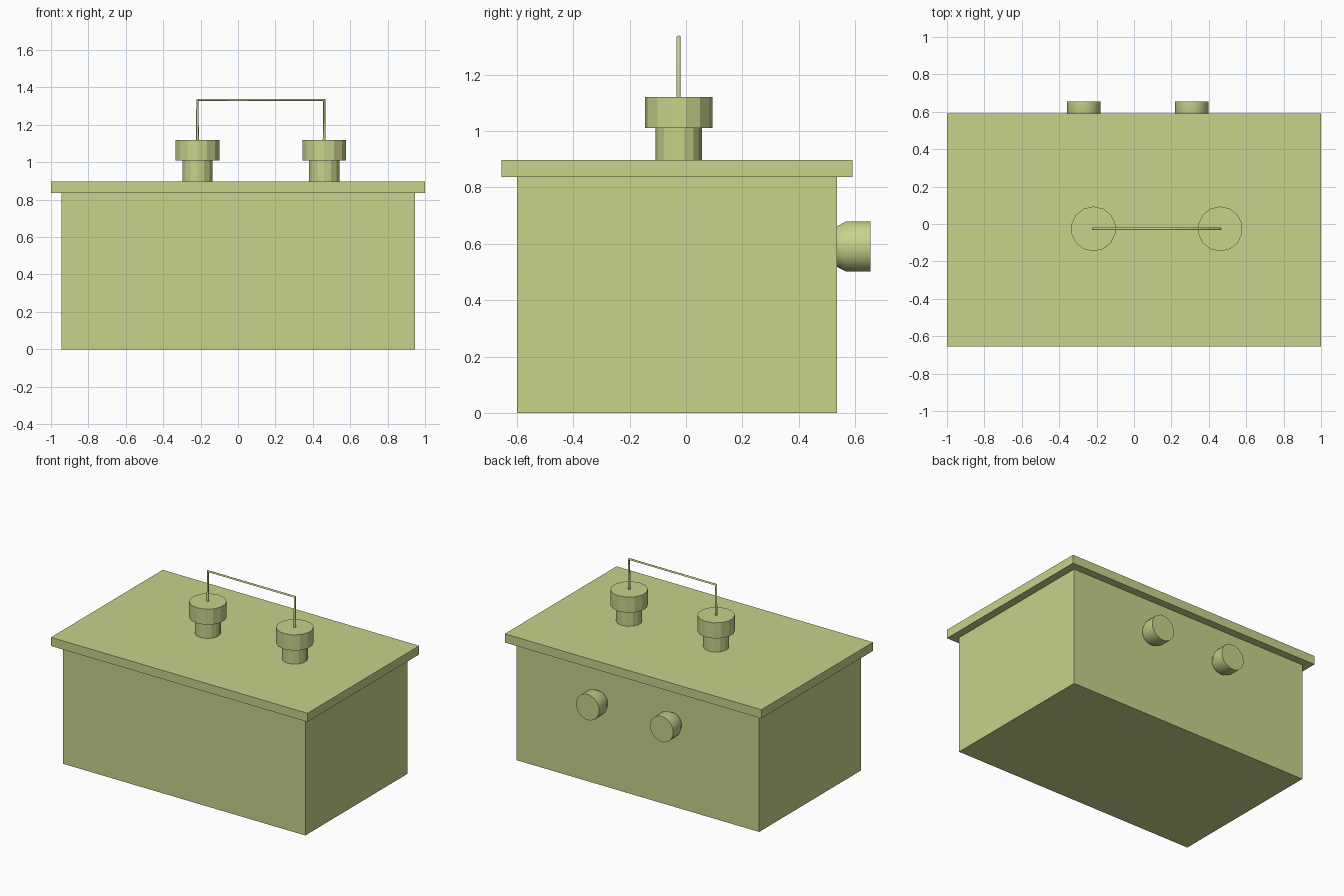
import bpy, bmesh, math
from mathutils import Matrix, Vector

if "Cube" in bpy.data.objects:
    bpy.data.objects.remove(bpy.data.objects["Cube"])

mat = bpy.data.materials.new("olive_green")
mat.diffuse_color = (0.58, 0.645, 0.26, 1)
mat.use_nodes = True
mat.node_tree.nodes["Principled BSDF"].inputs["Base Color"].default_value = mat.diffuse_color


def finish(name, bm, smooth=False):
    bmesh.ops.recalc_face_normals(bm, faces=bm.faces)
    me = bpy.data.meshes.new(name)
    bm.to_mesh(me)
    bm.free()
    me.materials.append(mat)
    ob = bpy.data.objects.new(name, me)
    bpy.context.collection.objects.link(ob)
    if smooth:
        bpy.ops.object.select_all(action='DESELECT')
        ob.select_set(True)
        bpy.context.view_layer.objects.active = ob
        bpy.ops.object.shade_smooth_by_angle(angle=math.radians(30))
    return ob


def box(name, lo, hi):
    lo, hi = Vector(lo), Vector(hi)
    bm = bmesh.new()
    m = Matrix.Translation((lo + hi) / 2) @ Matrix.Diagonal((*(hi - lo), 1))
    bmesh.ops.create_cube(bm, size=1, matrix=m)
    return finish(name, bm)


def turned(name, profile, sides, matrix, smooth):
    """Closed solid turned around local z from (radius, height) pairs."""
    bm = bmesh.new()
    rings = [[bm.verts.new(matrix @ Vector((r * math.cos(a), r * math.sin(a), h)))
              for a in (2 * math.pi * (i + 0.5) / sides for i in range(sides))]
             for r, h in profile]
    for a, b in zip(rings, rings[1:]):
        for i in range(sides):
            j = (i + 1) % sides
            bm.faces.new((a[i], a[j], b[j], b[i]))
    bm.faces.new(rings[0][::-1])
    bm.faces.new(rings[-1])
    return finish(name, bm, smooth)


# Battery case and overhanging lid
box("case", (-0.945, -0.60, 0), (0.945, 0.535, 0.836))
box("lid", (-1, -0.655, 0.836), (1, 0.59, 0.897))

# Stepped terminals on the lid
TERM_X, TERM_Y = (-0.217, 0.461), -0.026
for side, x in zip(("left", "right"), TERM_X):
    turned(f"terminal_{side}",
           [(0.083, 0.897), (0.083, 1.01), (0.12, 1.01), (0.12, 1.12)],
           14, Matrix.Translation((x, TERM_Y, 0)), False)

# Thin wire bridging the terminals
cu = bpy.data.curves.new("wire", 'CURVE')
cu.dimensions = '3D'
cu.bevel_depth = 0.008
cu.bevel_resolution = 1
cu.use_fill_caps = True
sp = cu.splines.new('POLY')
sp.points.add(3)
path = [(TERM_X[0], 1.115), (TERM_X[0], 1.333), (TERM_X[1], 1.333), (TERM_X[1], 1.115)]
for p, (x, z) in zip(sp.points, path):
    p.co = (x, TERM_Y, z, 1)
cu.materials.append(mat)
bpy.context.collection.objects.link(bpy.data.objects.new("wire", cu))

# Round knobs on the back, tapered towards the wall
for side, x in (("left", -0.268), ("right", 0.308)):
    m = Matrix.Translation((x, 0.535, 0.59)) @ Matrix.Rotation(-math.pi / 2, 4, 'X')
    turned(f"back_knob_{side}", [(0.073, 0), (0.091, 0.033), (0.091, 0.12)], 16, m, True)
